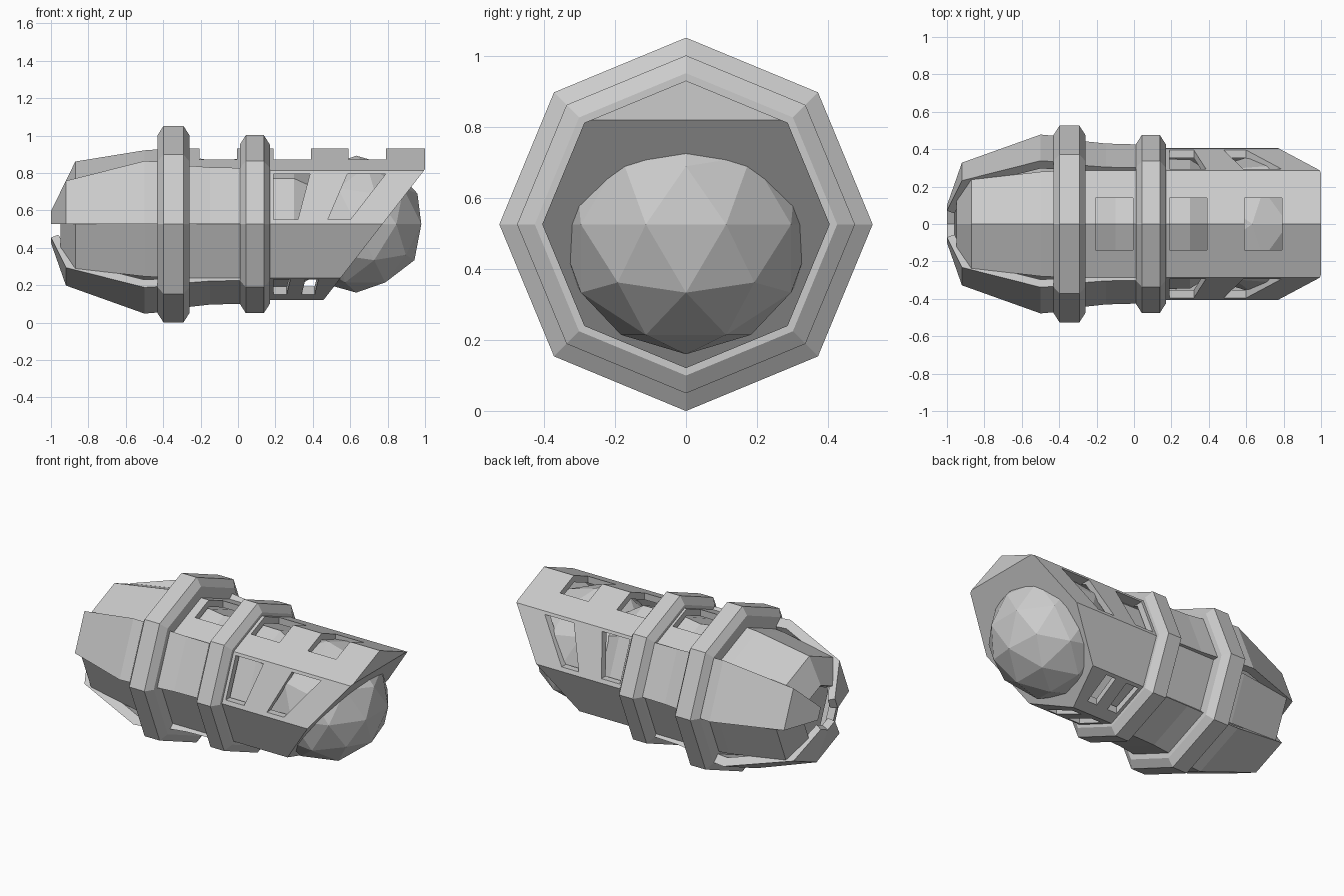
import bpy, bmesh
from math import sin, cos, radians
from mathutils import Vector

if "Cube" in bpy.data.objects:
    bpy.data.objects.remove(bpy.data.objects["Cube"])

CZ = 0.526                     # height of the long axis
OCT = [i * 45 for i in range(8)]


def link(name, bm):
    bmesh.ops.remove_doubles(bm, verts=bm.verts, dist=0.0005)
    bmesh.ops.recalc_face_normals(bm, faces=bm.faces)
    me = bpy.data.meshes.new(name)
    bm.to_mesh(me)
    bm.free()
    ob = bpy.data.objects.new(name, me)
    bpy.context.collection.objects.link(ob)
    return ob


def sweep(profile, angles, wrap=True, closed=True):
    """Sweep an (x, radius) profile around the long axis; angle 0 is up."""
    bm = bmesh.new()
    rows = [[bm.verts.new((x, r * sin(radians(a)), CZ + r * cos(radians(a))))
             for x, r in profile] for a in angles]
    n = len(profile)
    for i in range(len(rows) if wrap else len(rows) - 1):
        a, b = rows[i], rows[(i + 1) % len(rows)]
        for j in range(n if closed else n - 1):
            k = (j + 1) % n
            bm.faces.new((a[j], a[k], b[k], b[j]))
    if wrap and not closed:
        bm.faces.new([r[0] for r in rows])
        bm.faces.new([r[-1] for r in rows])
    elif not wrap:
        bm.faces.new(rows[0])
        bm.faces.new(rows[-1])
    return bm


def slant(bm, x):
    """Cut the nose with the slanted plane and cap it."""
    bmesh.ops.bisect_plane(bm, geom=bm.verts[:] + bm.edges[:] + bm.faces[:], dist=1e-5,
                           plane_co=Vector((x, 0, 0.82)), plane_no=Vector((1, 0, -0.776)).normalized(),
                           clear_outer=True)
    bmesh.ops.holes_fill(bm, edges=[e for e in bm.edges if e.is_boundary])
    return bm


def prism(points, depth):
    """Extruded cutter: points already in 3D, depth is a vector."""
    bm = bmesh.new()
    a = [bm.verts.new(p) for p in points]
    b = [bm.verts.new(Vector(p) + Vector(depth)) for p in points]
    bm.faces.new(a)
    bm.faces.new(b)
    for i in range(len(a)):
        j = (i + 1) % len(a)
        bm.faces.new((a[i], a[j], b[j], b[i]))
    return link("window_cutter", bm)


def cut(ob, cutter):
    m = ob.modifiers.new("cut", 'BOOLEAN')
    m.operation = 'DIFFERENCE'
    m.solver = 'EXACT'
    m.object = cutter
    cutter.hide_render = True
    cutter.hide_set(True)


def top_window(x0, x1):
    return prism([(x0, -.14, .72), (x1, -.14, .72), (x1, .14, .72), (x0, .14, .72)], (0, 0, .5))


# front shell: hollow octagonal tube with a slanted, capped nose
shell = link("front_shell", slant(sweep([(.08, .405), (1, .405)], OCT, closed=False), 1))
cavity = link("cavity_cutter", slant(sweep([(.12, .362), (.94, .362)], OCT, closed=False), .94))
cut(shell, cavity)
for x0, x1 in ((.19, .39), (.59, .79)):
    cut(shell, top_window(x0, x1))
for s in (-1, 1):
    # slanted windows on the upper sides: bottom-left, bottom-right, top-right, top-left x
    for a, b, c, d in ((.19, .32, .385, .19), (.48, .60, .79, .585)):
        cut(shell, prism([(a, s * .2, .55), (b, s * .2, .55), (c, s * .2, .795), (d, s * .2, .795)],
                         (0, s * .4, 0)))
    # small windows underneath
    for a, b, c, d in ((.19, .26, .28, .19), (.34, .41, .43, .36)):
        cut(shell, prism([(a, s * .07, .3), (b, s * .07, .3), (c, s * .265, .3), (d, s * .265, .3)],
                         (0, 0, -.4)))

# middle shell with its top window
middle = link("middle_shell", sweep([(-.42, .405), (.1, .405), (.1, .362), (-.42, .362)], OCT))
cut(middle, top_window(-.205, -.005))

# two bevelled collars
for name, x0, x1, r in (("rear_collar", -.43, -.26, .526), ("front_collar", .01, .17, .476)):
    link(name, sweep([(x0, .37), (x0, r - .05), (x0 + .032, r), (x1 - .032, r), (x1, r - .05), (x1, .37)], OCT))

# inner core and faceted nose ball
link("inner_core", sweep([(-.82, .0), (-.82, .26), (-.5, .335), (-.2, .35), (-.1, .335), (0, .35),
                          (.3, .345), (.45, .25), (.45, 0)], OCT))
bm = bmesh.new()
bmesh.ops.create_icosphere(bm, subdivisions=2, radius=.366)
bmesh.ops.translate(bm, verts=bm.verts, vec=(.632, 0, CZ))
link("nose_ball", bm)

# rear petals: low inner ones and raised outer ones that run on past the collar
low = [(-.40, .402), (-.5, .395), (-.87, .335), (-.95, .17)]
low += [(-.91, .15), (-.84, .29), (-.5, .35), (-.40, .355)]
high = [(.03, .425), (-.15, .43), (-.26, .442), (-.43, .472), (-.5, .478), (-.92, .328), (-1, .1)]
high += [(-.96, .08), (-.88, .285), (-.5, .42), (-.43, .415), (-.26, .385), (.03, .38)]
for name, prof, angles in (("top_petal", low, (-45, 0, 45)),
                           ("lower_left_petal", low, (90, 135)),
                           ("lower_right_petal", low, (225, 270)),
                           ("upper_left_petal", high, (45, 90)),
                           ("upper_right_petal", high, (270, 315)),
                           ("bottom_petal", high, (135, 180, 225))):
    link(name, sweep(prof, angles, wrap=False))
